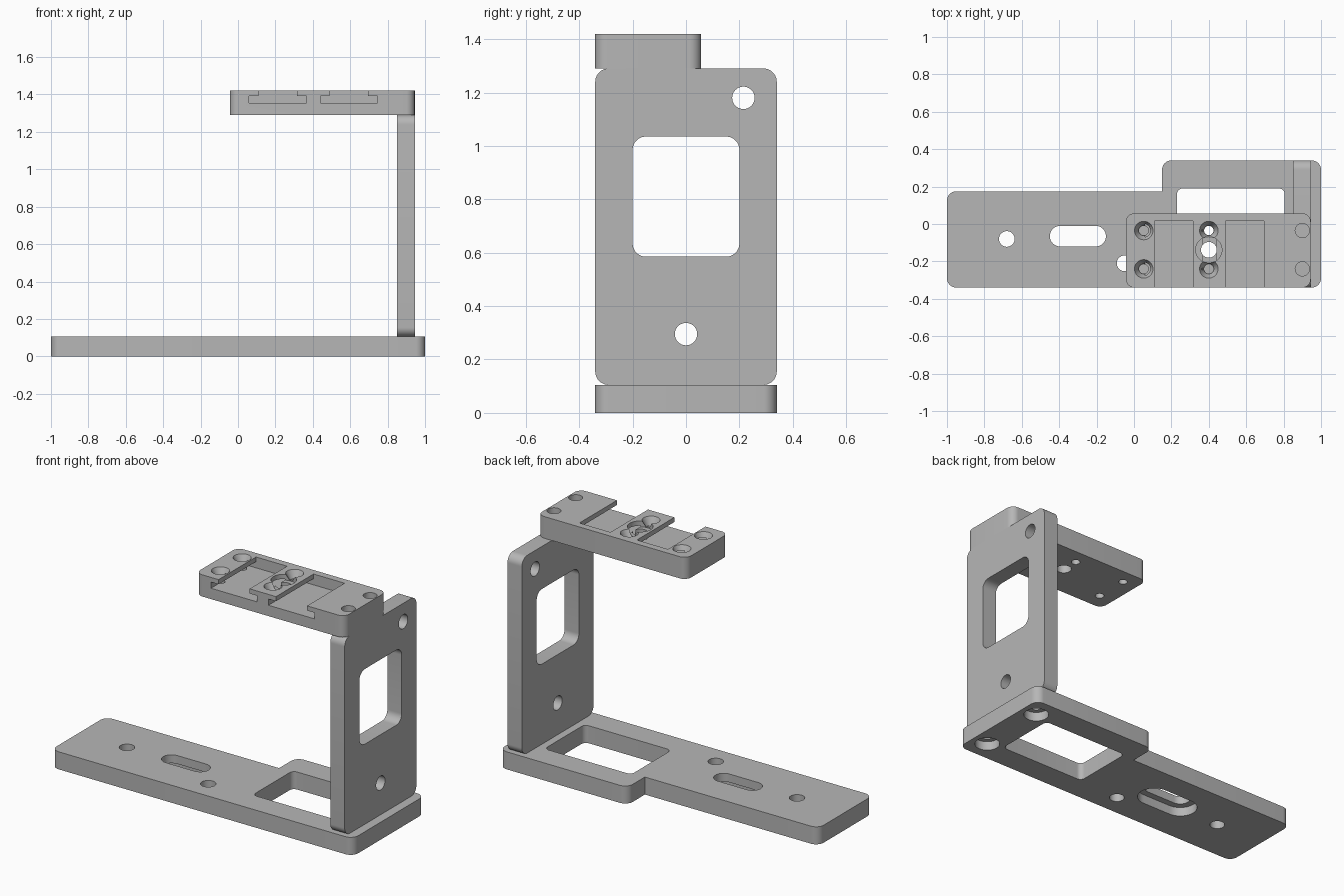
import bpy, bmesh
from math import pi, sin, cos, radians
from mathutils import Vector, Matrix

if "Cube" in bpy.data.objects:
    bpy.data.objects.remove(bpy.data.objects["Cube"], do_unlink=True)

grey = bpy.data.materials.new("machined grey")
grey.use_nodes = True
grey.diffuse_color = (0.47, 0.47, 0.47, 1)
grey.node_tree.nodes["Principled BSDF"].inputs["Base Color"].default_value = grey.diffuse_color

EPS = 0.01
SIDEWAYS = Matrix(((0, 0, 1, 0), (1, 0, 0, 0), (0, 1, 0, 0), (0, 0, 0, 1)))  # profile in y-z


def rounded(points, radii, steps=10):
    """Fillet each right-angled corner that has a radius."""
    out = []
    for i, (p, r) in enumerate(zip(points, radii)):
        p = Vector(p)
        if not r:
            out.append(p)
            continue
        a = (Vector(points[i - 1]) - p).normalized() * r
        b = (Vector(points[(i + 1) % len(points)]) - p).normalized() * r
        for k in range(steps + 1):
            t = pi / 2 * k / steps
            out.append(p + a * (1 - sin(t)) + b * (1 - cos(t)))
    return out


def rect(x0, x1, y0, y1, r=0):
    return rounded([(x0, y0), (x1, y0), (x1, y1), (x0, y1)], [r] * 4)


def slot(x0, x1, y, r):
    return rect(x0, x1, y - r, y + r, r * 0.999)


def prism(name, outline, lo, hi, matrix=None):
    """Extrude a closed outline from lo to hi."""
    bm = bmesh.new()
    face = bm.faces.new([bm.verts.new((p.x, p.y, lo)) for p in outline])
    top = bmesh.ops.extrude_face_region(bm, geom=[face])["geom"]
    bmesh.ops.translate(bm, vec=(0, 0, hi - lo),
                        verts=[v for v in top if isinstance(v, bmesh.types.BMVert)])
    return finish(name, bm, matrix)


def round_cut(x, y, lo, hi, r, r_top=None, matrix=None):
    """Cylinder or cone cutter."""
    bm = bmesh.new()
    bmesh.ops.create_cone(bm, cap_ends=True, segments=40, radius1=r,
                          radius2=r if r_top is None else r_top, depth=hi - lo,
                          matrix=Matrix.Translation((x, y, (lo + hi) / 2)))
    return finish("cutter", bm, matrix)


def finish(name, bm, matrix):
    if matrix:
        bm.transform(matrix)
    bmesh.ops.recalc_face_normals(bm, faces=bm.faces)
    mesh = bpy.data.meshes.new(name)
    bm.to_mesh(mesh)
    bm.free()
    mesh.materials.append(grey)
    obj = bpy.data.objects.new(name, mesh)
    bpy.context.collection.objects.link(obj)
    return obj


def carve(obj, cutters):
    """Subtract every cutter, then smooth the curved walls."""
    for cutter in cutters:
        cutter.hide_render = True
        mod = obj.modifiers.new("cut", 'BOOLEAN')
        mod.operation, mod.solver, mod.object = 'DIFFERENCE', 'EXACT', cutter
    graph = bpy.context.evaluated_depsgraph_get()
    obj.data = bpy.data.meshes.new_from_object(obj.evaluated_get(graph))
    obj.modifiers.clear()
    for cutter in cutters:
        bpy.data.objects.remove(cutter, do_unlink=True)
    bpy.ops.object.select_all(action='DESELECT')
    obj.select_set(True)
    bpy.context.view_layer.objects.active = obj
    bpy.ops.object.shade_smooth_by_angle(angle=radians(30))


# Base plate: long arm with a wider foot
BASE = 0.105
base = prism("base_plate", rounded(
    [(-1, -0.34), (1, -0.34), (1, 0.34), (0.15, 0.34), (0.15, 0.175), (-1, 0.175)],
    [0.05, 0.05, 0.05, 0.05, 0, 0.05]), 0, BASE)
cuts = [prism("cutter", rect(0.23, 0.805, -0.19, 0.19, 0.03), -EPS, BASE + EPS),
        prism("cutter", slot(-0.45, -0.15, -0.065, 0.055), -EPS, BASE + EPS),
        prism("cutter", slot(-0.49, -0.11, -0.065, 0.095), -EPS, 0.055),
        round_cut(-0.68, -0.08, -EPS, BASE + EPS, 0.042),
        round_cut(-0.05, -0.21, -EPS, BASE + EPS, 0.042)]
for y in (-0.215, 0.215):
    cuts += [round_cut(0.9, y, -EPS, 0.055, 0.07),
             round_cut(0.9, y, -EPS, BASE + EPS, 0.04)]
carve(base, cuts)

# Upright plate with window and three holes
X0, X1, DECK = 0.85, 0.945, 1.29
upright = prism("upright_plate", rect(-0.34, 0.34, BASE, DECK, 0.05), X0, X1, SIDEWAYS)
cuts = [prism("cutter", rect(-0.2, 0.2, 0.585, 1.035, 0.05), X0 - EPS, X1 + EPS, SIDEWAYS)]
for y, z in ((-0.215, 1.18), (0.215, 1.18), (0, 0.295)):
    cuts.append(round_cut(y, z, X0 - EPS, X1 + EPS, 0.042, matrix=SIDEWAYS))
carve(upright, cuts)

# Top plate with two undercut channels and screw holes
TOP = 1.42
top_plate = prism("top_plate", rect(-0.043, X1, -0.34, 0.057, 0.045), DECK, TOP)
cuts = []
for x in (0.212, 0.593):
    cuts += [prism("cutter", rect(x - 0.103, x + 0.103, -0.36, 0.015), 1.36, TOP + EPS),
             prism("cutter", rect(x - 0.153, x + 0.153, -0.37, 0.015), 1.355, 1.392)]
for y in (-0.035, -0.24):
    cuts.append(round_cut(0.9, y, DECK - EPS, TOP + EPS, 0.038))
    for x in (0.052, 0.4):
        cuts += [round_cut(x, y, DECK - EPS, TOP + EPS, 0.025),
                 round_cut(x, y, 1.375, TOP + 0.001, 0.027, 0.05)]
cuts += [round_cut(0.4, -0.138, DECK - EPS, TOP + EPS, 0.042),
         round_cut(0.4, -0.138, 1.385, TOP + EPS, 0.07)]
carve(top_plate, cuts)
